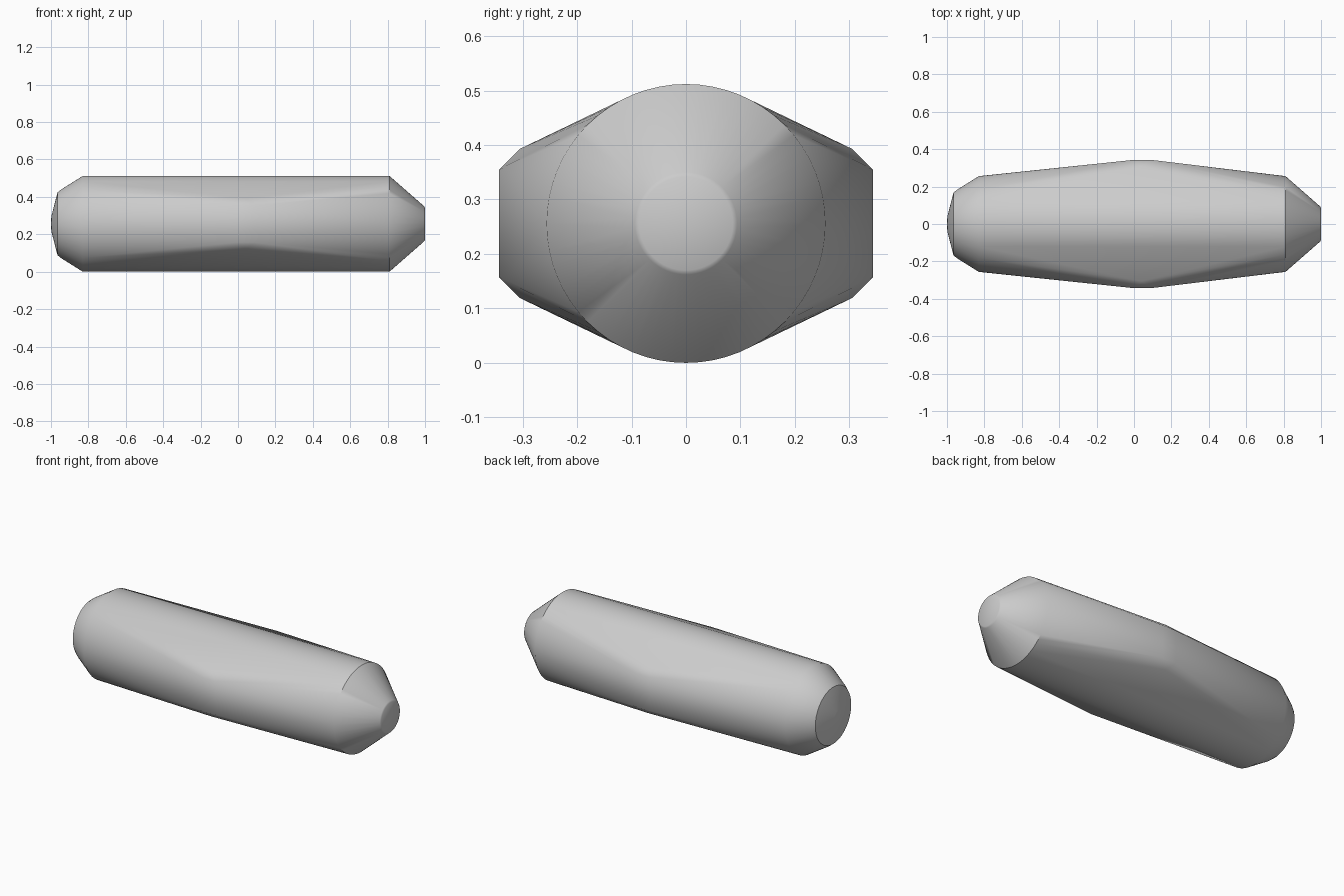
import bpy, bmesh, math

cube = bpy.data.objects.get("Cube")
if cube:
    bpy.data.objects.remove(cube, do_unlink=True)

MID_Z = 0.256
SEGMENTS = 64

# Plain grey finish
grey = bpy.data.materials.new("light_grey")
grey.use_nodes = True
colour = (0.6, 0.6, 0.6, 1)
grey.diffuse_color = colour
grey.node_tree.nodes["Principled BSDF"].inputs["Base Color"].default_value = colour

bm = bmesh.new()


def ring(x, radius):
    for i in range(SEGMENTS):
        a = 2 * math.pi * i / SEGMENTS
        bm.verts.new((x, radius * math.cos(a), MID_Z + radius * math.sin(a)))


# Domed tail, round barrel and tapered nose with a softened rim
for x, radius in [(-0.998, 0.04), (-0.965, 0.168), (-0.945, 0.184), (-0.83, 0.256),
                  (0.81, 0.256), (0.995, 0.094), (1.0, 0.086)]:
    ring(x, radius)
bm.verts.new((-1.0, 0, MID_Z))

# Flat pads that swell the sides, with chamfered corners
for side in (-1, 1):
    for up in (-1, 1):
        for x in (0.0, 0.09):
            bm.verts.new((x, side * 0.343, MID_Z + up * 0.099))
        bm.verts.new((0.04, side * 0.305, MID_Z + up * 0.137))

# Stretch one skin over the rings and pads
hull = bmesh.ops.convex_hull(bm, input=bm.verts[:])
unused = {v for v in hull["geom_interior"] + hull["geom_unused"]
          if isinstance(v, bmesh.types.BMVert)}
bmesh.ops.delete(bm, geom=list(unused), context="VERTS")
bmesh.ops.dissolve_limit(bm, angle_limit=math.radians(0.3),
                         verts=bm.verts[:], edges=bm.edges[:])
bmesh.ops.recalc_face_normals(bm, faces=bm.faces[:])

mesh = bpy.data.meshes.new("capsule_body")
bm.to_mesh(mesh)
bm.free()
mesh.materials.append(grey)
body = bpy.data.objects.new("capsule_body", mesh)
bpy.context.collection.objects.link(body)

# Smooth the round surfaces, keep the nose shoulder crisp
bpy.ops.object.select_all(action="DESELECT")
body.select_set(True)
bpy.context.view_layer.objects.active = body
bpy.ops.object.shade_smooth_by_angle(angle=math.radians(36))
